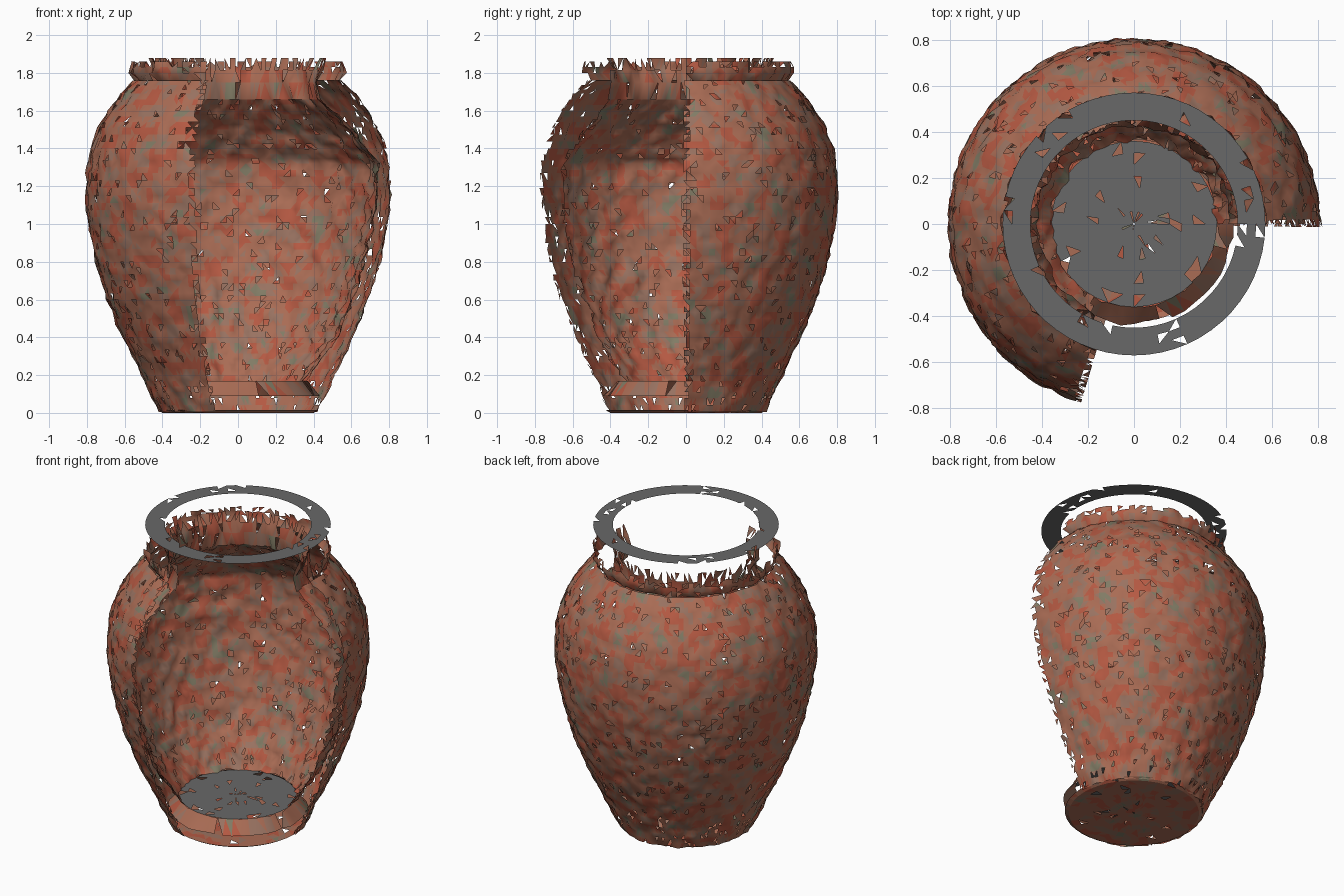
import bpy, bmesh, random
from math import sin, cos, radians
from mathutils import Vector, noise

if "Cube" in bpy.data.objects:
    bpy.data.objects.remove(bpy.data.objects["Cube"])

random.seed(7)


def material(name, rgb):
    m = bpy.data.materials.new(name)
    m.diffuse_color = (*rgb, 1)
    m.use_nodes = True
    m.node_tree.nodes["Principled BSDF"].inputs["Base Color"].default_value = m.diffuse_color
    return m


CLAY = [material("clay", (0.40, 0.15, 0.09)),
        material("clay_red", (0.46, 0.10, 0.055)),
        material("clay_dull", (0.32, 0.17, 0.12)),
        material("clay_green", (0.22, 0.20, 0.13))]
STONE = [material("dark_grey", (0.14, 0.14, 0.14))]


def clay_index(p):
    n = noise.noise(p * 13)
    if n > 0.22:
        return 1
    if n < -0.5:
        return 3
    return 2 if n < -0.2 else 0


def resample(profile, step):
    """Split each profile segment into pieces of about one step."""
    out = [profile[0]]
    for (r0, z0), (r1, z1) in zip(profile, profile[1:]):
        n = max(1, round(((r1 - r0) ** 2 + (z1 - z0) ** 2) ** 0.5 / step))
        out += [(r0 + (r1 - r0) * k / n, z0 + (z1 - z0) * k / n)
                for k in range(1, n + 1)]
    return out


def shell(name, profile, a0, a1, cols, step=0.035, bump=0.0, holes=0.0,
          worn_sides=False, worn_top=False, mats=CLAY, inward=False):
    """Revolve a profile over an arc, roughen it and break triangles out."""
    rows = resample(profile, step)
    closed = abs(a1 - a0 - 360) < 0.01
    bm = bmesh.new()
    grid = []
    for r, z in rows:
        ring = []
        for i in range(cols if closed else cols + 1):
            a = radians(a0 + (a1 - a0) * i / cols)
            p = Vector((r * cos(a), r * sin(a), z))
            rr = r + bump * noise.noise(p * 18)
            ring.append(bm.verts.new((rr * cos(a), rr * sin(a), z)))
        grid.append(ring)
    last = len(rows) - 2
    for j in range(last + 1):
        for i in range(cols):
            k = (i + 1) % len(grid[j])
            a, b, c, d = grid[j][i], grid[j][k], grid[j + 1][k], grid[j + 1][i]
            tris = [(a, b, c), (a, c, d)] if random.random() < 0.5 else [(a, b, d), (b, c, d)]
            for t in tris:
                chance = holes
                if worn_sides and i in (0, cols - 1):
                    chance = 0.5
                if worn_top and j == last:
                    chance = 0.45
                if random.random() < chance:
                    continue
                f = bm.faces.new(t[::-1] if inward else t)
                f.smooth = bump > 0
                if len(mats) > 1:
                    f.material_index = clay_index(f.calc_center_median())
    bmesh.ops.delete(bm, geom=[v for v in bm.verts if not v.link_faces], context='VERTS')
    me = bpy.data.meshes.new(name)
    bm.to_mesh(me)
    bm.free()
    for m in mats:
        me.materials.append(m)
    ob = bpy.data.objects.new(name, me)
    bpy.context.collection.objects.link(ob)
    return ob


# Outer wall, broken away at the front right
OUTER = [(0.42, 0.005), (0.455, 0.08), (0.51, 0.2), (0.608, 0.4), (0.69, 0.6),
         (0.75, 0.8), (0.79, 1.0), (0.805, 1.15), (0.80, 1.27), (0.78, 1.4),
         (0.74, 1.51), (0.685, 1.6), (0.62, 1.69), (0.55, 1.76)]
shell("outer_wall", OUTER, -1, 253.5, 100, bump=0.018, holes=0.045, worn_sides=True)

# Outer collar with a ragged top
shell("outer_collar", [(0.54, 1.76), (0.565, 1.80), (0.56, 1.86)], 0, 253, 70,
      step=0.04, bump=0.03, holes=0.1, worn_sides=True, worn_top=True)

# Inner wall: flared body, sloping shoulder
INNER = [(0.36, 0.17), (0.52, 0.4), (0.625, 0.65), (0.70, 0.9),
         (0.74, 1.15), (0.74, 1.32), (0.60, 1.5), (0.44, 1.66)]
shell("inner_wall", INNER, 0, 244, 90, bump=0.03, holes=0.04,
      worn_sides=True, inward=True)

# Inner neck made of long upright strips
shell("inner_neck", [(0.44, 1.66), (0.42, 1.75), (0.455, 1.88)], 0, 247, 70,
      step=0.07, bump=0.035, holes=0.06, worn_top=True, inward=True)

# Flat rim ring left floating above the broken collar
shell("rim_ring", [(0.57, 2.0), (0.45, 2.0)], 0, 360, 60, step=0.04,
      holes=0.05, mats=STONE)

# Raised floor and the sloping band around it
shell("floor", [(0.36, 0.17), (0.004, 0.17)], 0, 360, 40, step=0.05,
      holes=0.06, mats=STONE)
shell("floor_band", [(0.43, 0.09), (0.36, 0.17)], 0, 360, 48, step=0.2,
      bump=0.02, holes=0.06)

# Base plate
shell("base_plate", [(0.004, 0.0), (0.40, 0.0), (0.425, 0.015)], 0, 360, 40,
      step=0.05, holes=0.03)
